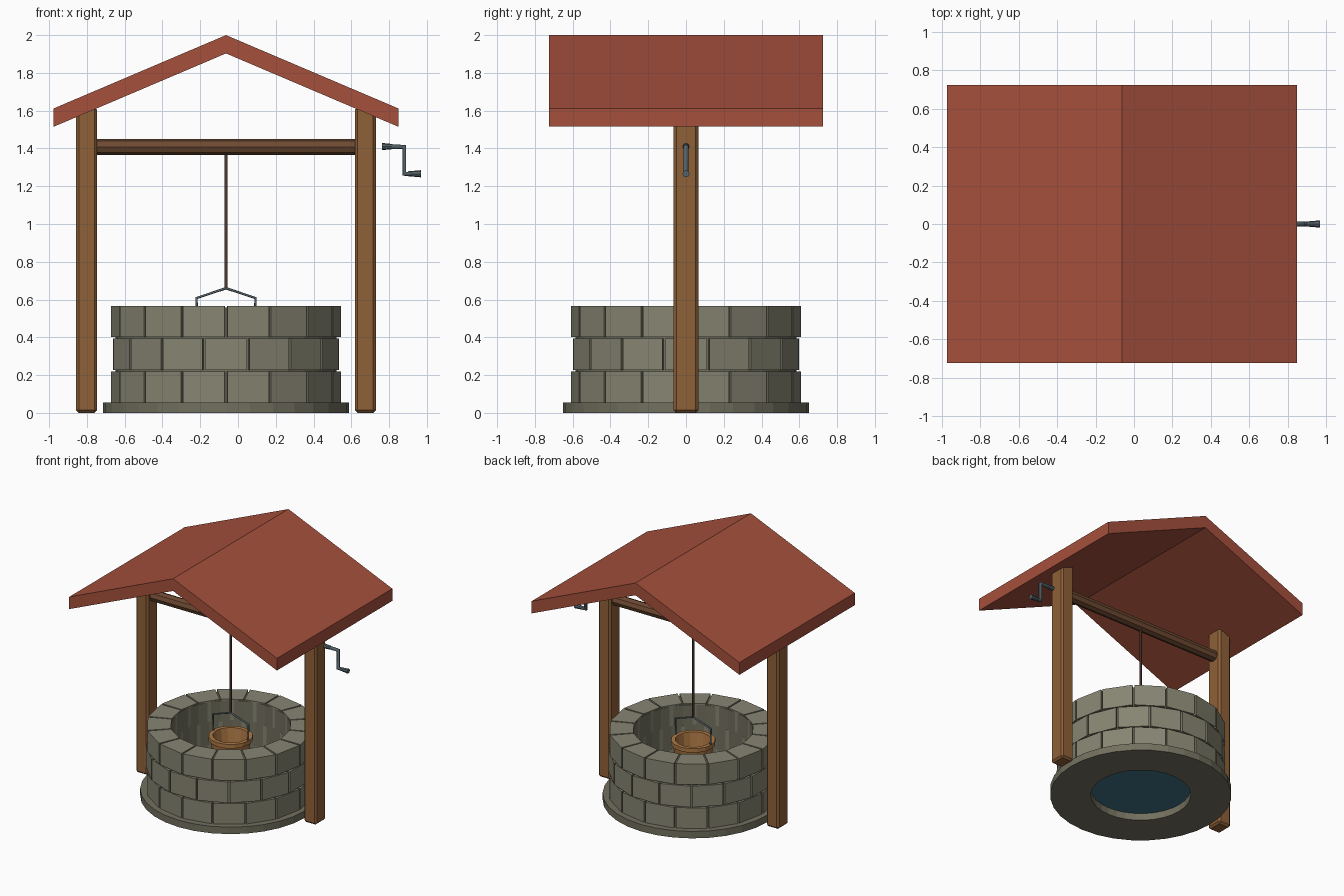
import bpy, bmesh, math
from mathutils import Matrix, Vector

if "Cube" in bpy.data.objects:
    bpy.data.objects.remove(bpy.data.objects["Cube"])

CX = -0.0635  # well axis


def material(name, rgb):
    m = bpy.data.materials.new(name)
    m.diffuse_color = (*rgb, 1)
    m.use_nodes = True
    m.node_tree.nodes["Principled BSDF"].inputs["Base Color"].default_value = m.diffuse_color
    return m


STONE = material("stone", (0.242, 0.235, 0.168))
MORTAR = material("dark_stone", (0.17, 0.162, 0.114))
WOOD = material("post_wood", (0.275, 0.119, 0.04))
DARK = material("dark_wood", (0.156, 0.068, 0.032))
ROPE = material("rope_brown", (0.085, 0.045, 0.03))
PAIL = material("bucket_wood", (0.42, 0.19, 0.06))
METAL = material("metal", (0.09, 0.125, 0.145))
ROOF = material("roof_red", (0.376, 0.08, 0.045))
WATER = material("water_blue", (0.051, 0.174, 0.246))


def finish(name, bm, mat):
    bmesh.ops.recalc_face_normals(bm, faces=bm.faces)
    me = bpy.data.meshes.new(name)
    bm.to_mesh(me)
    bm.free()
    me.materials.append(mat)
    ob = bpy.data.objects.new(name, me)
    bpy.context.collection.objects.link(ob)
    return ob


def lathe(name, profile, sides, mat, closed=True):
    """Spin an (r, z) profile around the well axis."""
    bm = bmesh.new()
    rings = []
    for i in range(sides):
        a = math.tau * i / sides
        rings.append([bm.verts.new((CX + r * math.cos(a), r * math.sin(a), z)) for r, z in profile])
    n = len(profile)
    for i in range(sides):
        p, q = rings[i], rings[(i + 1) % sides]
        for j in range(n if closed else n - 1):
            k = (j + 1) % n
            bm.faces.new((p[j], q[j], q[k], p[k]))
    if not closed:
        for j in (0, n - 1):
            bm.faces.new([r[j] for r in rings])
    return finish(name, bm, mat)


def prism(bm, pts, vec):
    """Extrude a flat polygon along vec."""
    a = [bm.verts.new(p) for p in pts]
    b = [bm.verts.new(Vector(p) + Vector(vec)) for p in pts]
    bm.faces.new(a)
    bm.faces.new(b[::-1])
    for i in range(len(a)):
        k = (i + 1) % len(a)
        bm.faces.new((a[i], a[k], b[k], b[i]))


def rod_x(name, x0, x1, z, r0, r1, mat, sides=8):
    """Rod along x, possibly tapered."""
    bm = bmesh.new()
    bmesh.ops.create_cone(bm, cap_ends=True, segments=sides, radius1=r0, radius2=r1, depth=x1 - x0,
                          matrix=Matrix.Translation(((x0 + x1) / 2, 0, z)) @ Matrix.Rotation(math.pi / 2, 4, 'Y'))
    return finish(name, bm, mat)


def tube(name, pts, r, mat):
    cu = bpy.data.curves.new(name, 'CURVE')
    cu.dimensions = '3D'
    cu.bevel_depth = r
    cu.bevel_resolution = 2
    cu.use_fill_caps = True
    sp = cu.splines.new('POLY')
    sp.points.add(len(pts) - 1)
    for p, c in zip(sp.points, pts):
        p.co = (*c, 1)
    cu.materials.append(mat)
    ob = bpy.data.objects.new(name, cu)
    bpy.context.collection.objects.link(ob)
    return ob


# Base ring, inner lining and water
lathe("base_ring", [(0.36, 0), (0.652, 0), (0.652, 0.055), (0.36, 0.055)], 32, MORTAR)
lathe("well_lining", [(0.43, 0.05), (0.585, 0.05), (0.585, 0.557), (0.43, 0.557)], 32, MORTAR)
lathe("water", [(0.432, 0.058), (0.432, 0.075)], 32, WATER, closed=False)

# Three courses of sixteen flat stones, the middle one shifted by half a stone
step = math.tau / 16
for row, (z0, z1) in enumerate([(0.055, 0.218), (0.226, 0.393), (0.402, 0.567)]):
    bm = bmesh.new()
    for i in range(16):
        a0 = (i + 0.5 * (row % 2)) * step
        a, b = a0 + 0.011, a0 + step - 0.011
        prism(bm, [(CX + r * math.cos(t), r * math.sin(t), z0)
                   for r, t in ((0.436, a), (0.609, a), (0.609, b), (0.436, b))], (0, 0, z1 - z0))
    finish(f"stone_course_{row + 1}", bm, STONE)

# Posts with chamfered edges
for side, x in (("left", -0.8015), ("right", 0.6745)):
    bm = bmesh.new()
    bmesh.ops.create_cube(bm, size=1, matrix=Matrix.Translation((x, 0, 0.81)) @ Matrix.Diagonal((0.11, 0.13, 1.62, 1)))
    bmesh.ops.bevel(bm, geom=bm.edges[:], offset=0.014, segments=1, affect='EDGES')
    finish(f"{side}_post", bm, WOOD)

# Gable roof
bm = bmesh.new()
prism(bm, [(CX + x, -0.724, z) for x, z in ((-0.912, 1.515), (-0.912, 1.612), (0, 2.0),
                                           (0.912, 1.612), (0.912, 1.515), (0, 1.903))], (0, 1.448, 0))
finish("roof", bm, ROOF)

# Windlass beam and rope
rod_x("axle", -0.76, 0.635, 1.408, 0.043, 0.043, DARK)
tube("rope", [(CX, 0, 1.40), (CX, 0, 0.655)], 0.008, ROPE)

# Crank
tube("crank_arm", [(0.79, 0, 1.41), (0.88, 0, 1.408), (0.88, 0, 1.266), (0.945, 0, 1.266)], 0.014, METAL)
rod_x("crank_hub", 0.762, 0.815, 1.41, 0.019, 0.014, METAL)
rod_x("crank_grip", 0.90, 0.97, 1.266, 0.013, 0.019, METAL)

# Bucket and its wire handle
lathe("bucket", [(0, 0.22), (0.115, 0.22), (0.147, 0.45), (0.161, 0.45), (0.161, 0.482),
                 (0.13, 0.482), (0.105, 0.25), (0, 0.25)][1:-1], 16, PAIL, closed=False)
tube("bucket_handle", [(CX + x, 0, z) for x, z in ((-0.152, 0.45), (-0.156, 0.608), (0, 0.66),
                                                  (0.156, 0.608), (0.152, 0.45))], 0.007, METAL)
